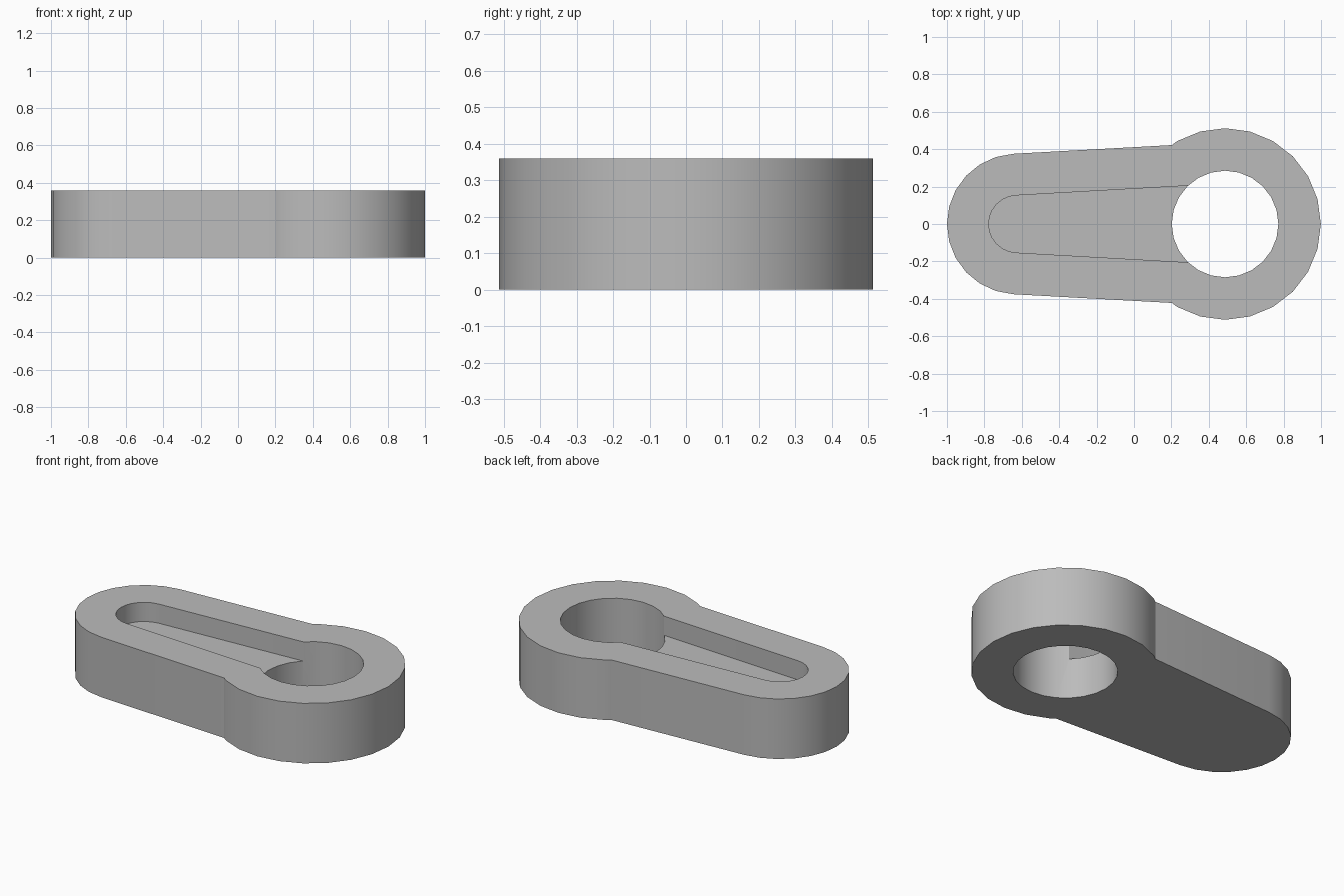
import bpy
import bmesh
from math import cos, sin, radians, asin, pi

cube = bpy.data.objects.get("Cube")
if cube:
    bpy.data.objects.remove(cube)

HEIGHT = 0.36
FLOOR = 0.245
HUB_X, HUB_R, BORE_R = 0.487, 0.512, 0.285
TIP_X, TIP_R, SLOT_R = -0.624, 0.376, 0.153
TILT = radians(3.2)      # taper of the arm sides

grey = bpy.data.materials.new("plain grey")
grey.use_nodes = True
colour = (0.5, 0.5, 0.5, 1)
grey.diffuse_color = colour
grey.node_tree.nodes["Principled BSDF"].inputs["Base Color"].default_value = colour


def arc(cx, r, start, end, steps):
    """Points on an arc centred on the x axis."""
    angles = [start + (end - start) * i / steps for i in range(steps + 1)]
    return [(cx + r * cos(a), r * sin(a)) for a in angles]


def prism(name, outline, z0, z1):
    """Upright solid over a closed outline."""
    bm = bmesh.new()
    face = bm.faces.new([bm.verts.new((x, y, z0)) for x, y in outline])
    top = bmesh.ops.extrude_face_region(bm, geom=[face])["geom"]
    bmesh.ops.translate(bm, vec=(0, 0, z1 - z0),
                        verts=[v for v in top if isinstance(v, bmesh.types.BMVert)])
    bmesh.ops.recalc_face_normals(bm, faces=bm.faces)
    mesh = bpy.data.meshes.new(name)
    bm.to_mesh(mesh)
    bm.free()
    mesh.materials.append(grey)
    obj = bpy.data.objects.new(name, mesh)
    bpy.context.collection.objects.link(obj)
    return obj


def cut(target, cutter):
    """Subtract the cutter and discard it."""
    bpy.context.view_layer.objects.active = target
    mod = target.modifiers.new("cut", 'BOOLEAN')
    mod.operation = 'DIFFERENCE'
    mod.solver = 'EXACT'
    mod.object = cutter
    bpy.ops.object.modifier_apply(modifier=mod.name)
    bpy.data.objects.remove(cutter)


# Link body: round hub, tapered arm and rounded tip in one outline
hub = arc(HUB_X, HUB_R, radians(-120), radians(120), 16)
neck = [(0.203, 0.422)]
tip = arc(TIP_X, TIP_R, pi / 2 + TILT, 3 * pi / 2 - TILT, 12)
body = prism("link_body", hub + neck + tip + [(x, -y) for x, y in neck], 0, HEIGHT)

# Bore through the hub
cut(body, prism("bore_cutter", arc(HUB_X, BORE_R, 0, 2 * pi, 24)[:-1], -0.1, HEIGHT + 0.1))

# Tapered recess along the arm, opening into the bore
slot = arc(TIP_X, SLOT_R, pi / 2 + TILT, 3 * pi / 2 - TILT, 12)
slot += [(HUB_X, -0.216), (HUB_X, 0.216)]
cut(body, prism("slot_cutter", slot, FLOOR, HEIGHT + 0.1))

# Smooth walls with sharp rims
bpy.ops.object.select_all(action='DESELECT')
body.select_set(True)
bpy.context.view_layer.objects.active = body
bpy.ops.object.shade_smooth_by_angle(angle=radians(30))
